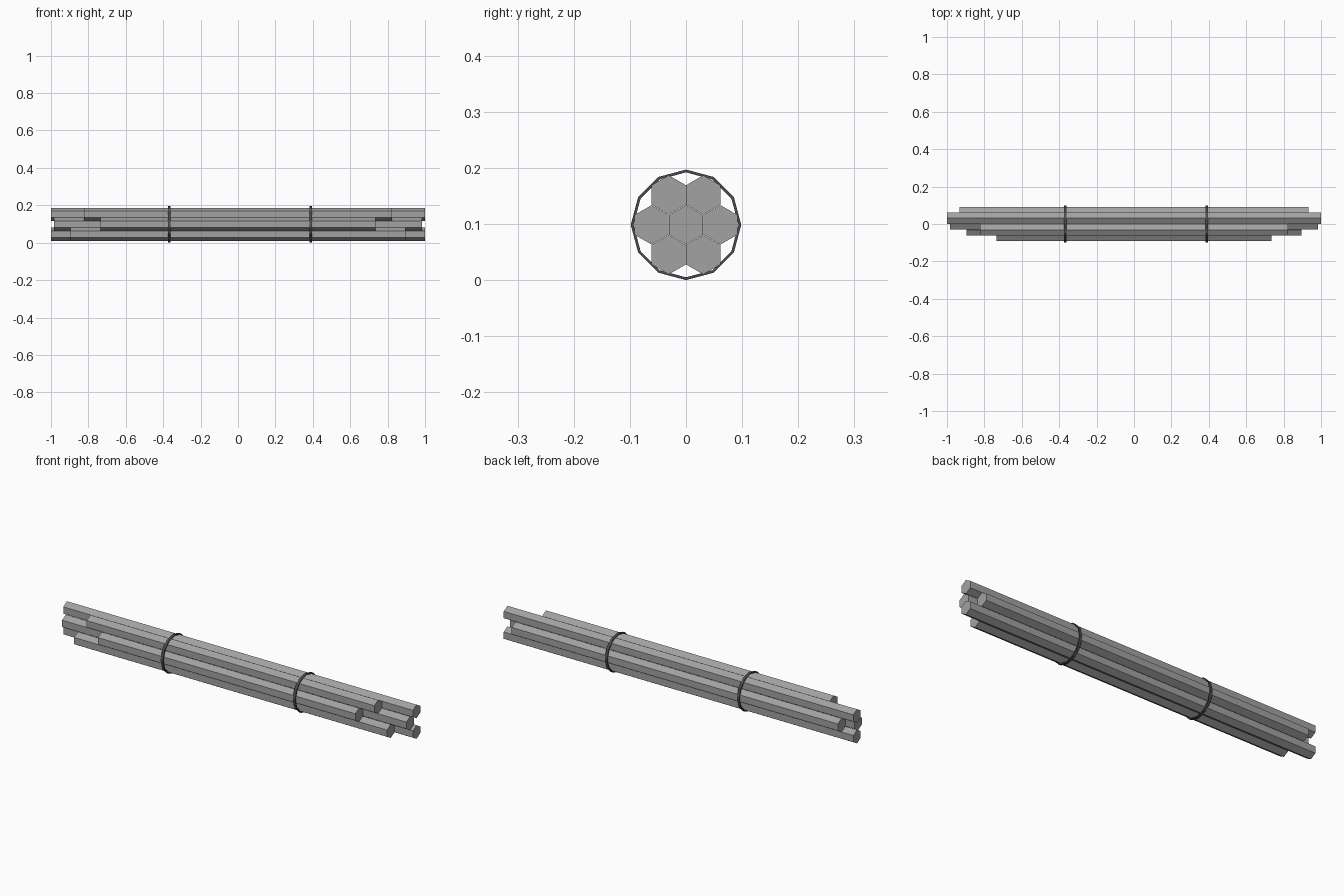
import bpy, bmesh, math

if "Cube" in bpy.data.objects:
    bpy.data.objects.remove(bpy.data.objects["Cube"])

AXIS_Z = 0.0985      # height of the bundle's axis
SPACING = 0.0615     # distance between neighbouring rods
ROD_R = 0.035        # corner radius of a hexagonal rod
BAND_R = 0.0985      # outer corner radius of a band


def material(name, grey):
    m = bpy.data.materials.new(name)
    m.diffuse_color = (grey, grey, grey, 1)
    m.use_nodes = True
    m.node_tree.nodes["Principled BSDF"].inputs["Base Color"].default_value = m.diffuse_color
    return m


def add_object(name, bm, mat):
    bmesh.ops.recalc_face_normals(bm, faces=bm.faces)
    me = bpy.data.meshes.new(name)
    bm.to_mesh(me)
    bm.free()
    me.materials.append(mat)
    ob = bpy.data.objects.new(name, me)
    bpy.context.collection.objects.link(ob)


def ring_verts(bm, x, y, z, radius, sides):
    """Polygon around the x axis with one corner pointing straight up."""
    return [bm.verts.new((x, y + radius * math.sin(2 * math.pi * i / sides),
                          z + radius * math.cos(2 * math.pi * i / sides)))
            for i in range(sides)]


def bridge(bm, a, b):
    n = len(a)
    for i in range(n):
        bm.faces.new((a[i], a[(i + 1) % n], b[(i + 1) % n], b[i]))


def rod(name, y, z, half):
    bm = bmesh.new()
    a = ring_verts(bm, -half, y, z, ROD_R, 6)
    b = ring_verts(bm, half, y, z, ROD_R, 6)
    bridge(bm, a, b)
    bm.faces.new(a)
    bm.faces.new(b)
    add_object(name, bm, steel)


def band(name, x, width=0.014, thick=0.005):
    bm = bmesh.new()
    loops = [ring_verts(bm, x + dx, 0, AXIS_Z, r, 12)
             for dx, r in ((-width / 2, BAND_R), (width / 2, BAND_R),
                           (width / 2, BAND_R - thick), (-width / 2, BAND_R - thick))]
    for i in range(4):
        bridge(bm, loops[i], loops[(i + 1) % 4])
    add_object(name, bm, dark)


steel = material("steel grey", 0.36)
dark = material("dark grey", 0.07)

# Centre rod and six rods packed around it (angle from +y, half length)
rod("centre_rod", 0, AXIS_Z, 0.985)
for name, deg, half in (("back_rod", 0, 0.933), ("upper_back_rod", 60, 1.0),
                        ("upper_front_rod", 120, 0.823), ("front_rod", 180, 0.736),
                        ("lower_front_rod", 240, 0.895), ("lower_back_rod", 300, 1.0)):
    t = math.radians(deg)
    rod(name, SPACING * math.cos(t), AXIS_Z + SPACING * math.sin(t), half)

# Two bands holding the bundle together
band("left_band", -0.367)
band("right_band", 0.389)
